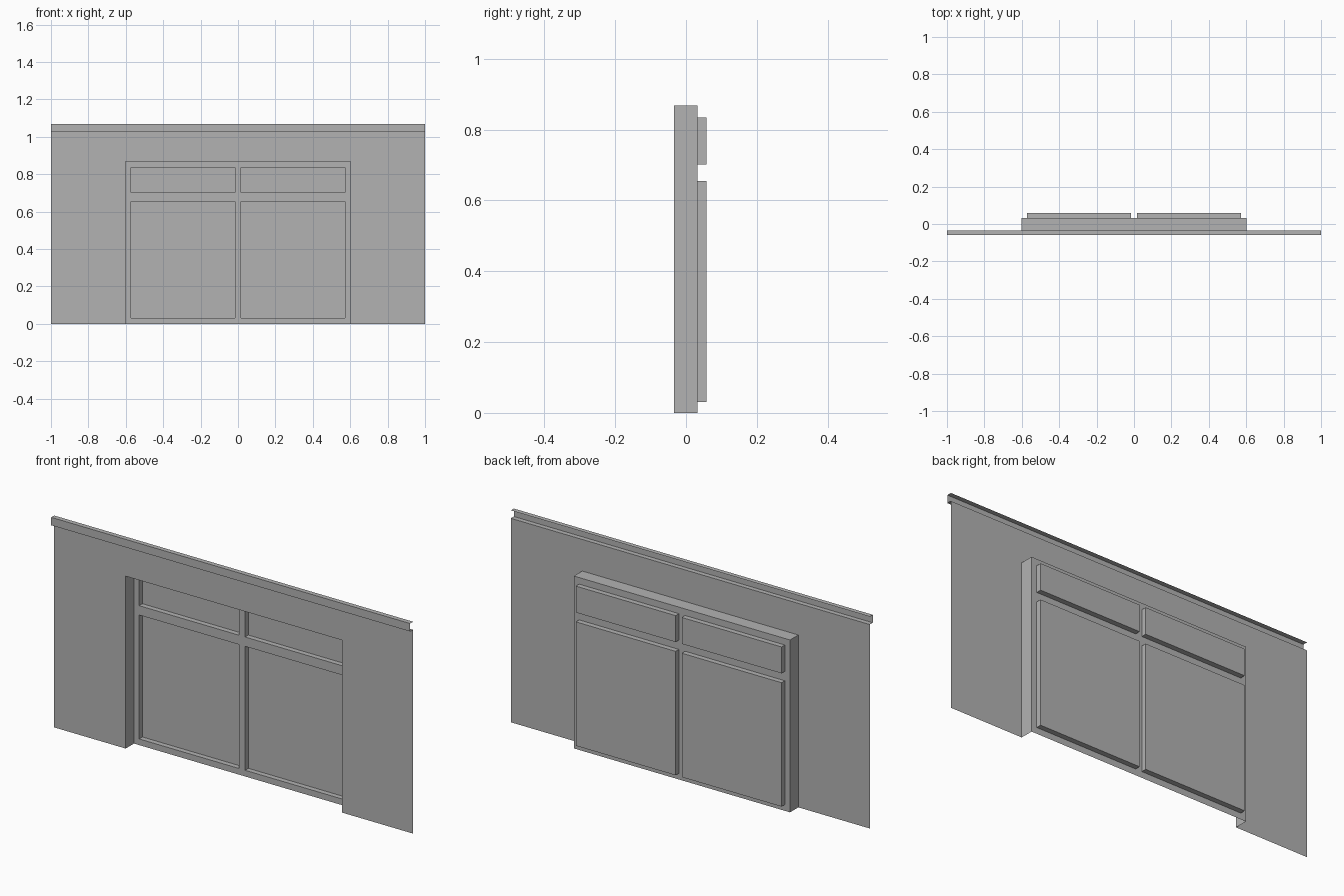
import bpy
import bmesh
from mathutils import Vector

cube = bpy.data.objects.get("Cube")
if cube:
    bpy.data.objects.remove(cube, do_unlink=True)

# Single plain grey finish
GREY = (0.45, 0.45, 0.45, 1.0)
grey = bpy.data.materials.new("plain_grey")
grey.use_nodes = True
grey.diffuse_color = GREY
grey.node_tree.nodes["Principled BSDF"].inputs["Base Color"].default_value = GREY

# Depth planes, from the front to the back
Y_CORNICE, Y_WALL, Y_FRAME, Y_PANEL = -0.058, -0.034, 0.032, 0.058
Z_WALL, Z_TOP = 1.027, 1.067
OPEN_X, OPEN_Z = 0.602, 0.868


def finish(name, bm):
    mesh = bpy.data.meshes.new(name)
    bm.to_mesh(mesh)
    bm.free()
    mesh.materials.append(grey)
    obj = bpy.data.objects.new(name, mesh)
    bpy.context.collection.objects.link(obj)
    return obj


def sheet(xs, zs, y, skip=()):
    """Upright sheet facing the front, split at xs and zs, without the skipped cells."""
    bm = bmesh.new()
    grid = [[bm.verts.new((x, y, z)) for z in zs] for x in xs]
    cells = {}
    for i in range(len(xs) - 1):
        for j in range(len(zs) - 1):
            if (i, j) not in skip:
                cells[i, j] = bm.faces.new((grid[i][j], grid[i + 1][j],
                                            grid[i + 1][j + 1], grid[i][j + 1]))
    return bm, cells


def sweep(name, points, offset):
    """Open ribbon made by sweeping a polyline along an offset."""
    bm = bmesh.new()
    start = [bm.verts.new(p) for p in points]
    end = [bm.verts.new(Vector(p) + Vector(offset)) for p in points]
    for k in range(len(points) - 1):
        bm.faces.new((start[k], end[k], end[k + 1], start[k + 1]))
    return finish(name, bm)


# Thin wall with a door-height opening
bm, _ = sheet((-1, -OPEN_X, OPEN_X, 1), (0, OPEN_Z, Z_WALL), Y_WALL, skip={(1, 0)})
finish("wall", bm)

# Jambs and head of the opening
sweep("opening_reveal",
      [(-OPEN_X, Y_WALL, 0), (-OPEN_X, Y_WALL, OPEN_Z),
       (OPEN_X, Y_WALL, OPEN_Z), (OPEN_X, Y_WALL, 0)],
      (0, Y_FRAME - Y_WALL, 0))

# Frame with two large panels and two transom panels pushed back
bm, cells = sheet((-OPEN_X, -0.573, -0.017, 0.017, 0.573, OPEN_X),
                  (0, 0.031, 0.655, 0.702, 0.835, OPEN_Z), Y_FRAME)
for cell in ((1, 1), (3, 1), (1, 3), (3, 3)):
    face = cells[cell]
    made = bmesh.ops.extrude_face_region(bm, geom=[face])["geom"]
    bmesh.ops.translate(bm, vec=(0, Y_PANEL - Y_FRAME, 0),
                        verts=[g for g in made if isinstance(g, bmesh.types.BMVert)])
    if face.is_valid:
        bm.faces.remove(face)
finish("recessed_frame_and_panels", bm)

# Projecting cornice band, open at the back and ends
sweep("cornice",
      [(-1, Y_WALL, Z_WALL), (-1, Y_CORNICE, Z_WALL),
       (-1, Y_CORNICE, Z_TOP), (-1, Y_WALL, Z_TOP)],
      (2, 0, 0))
